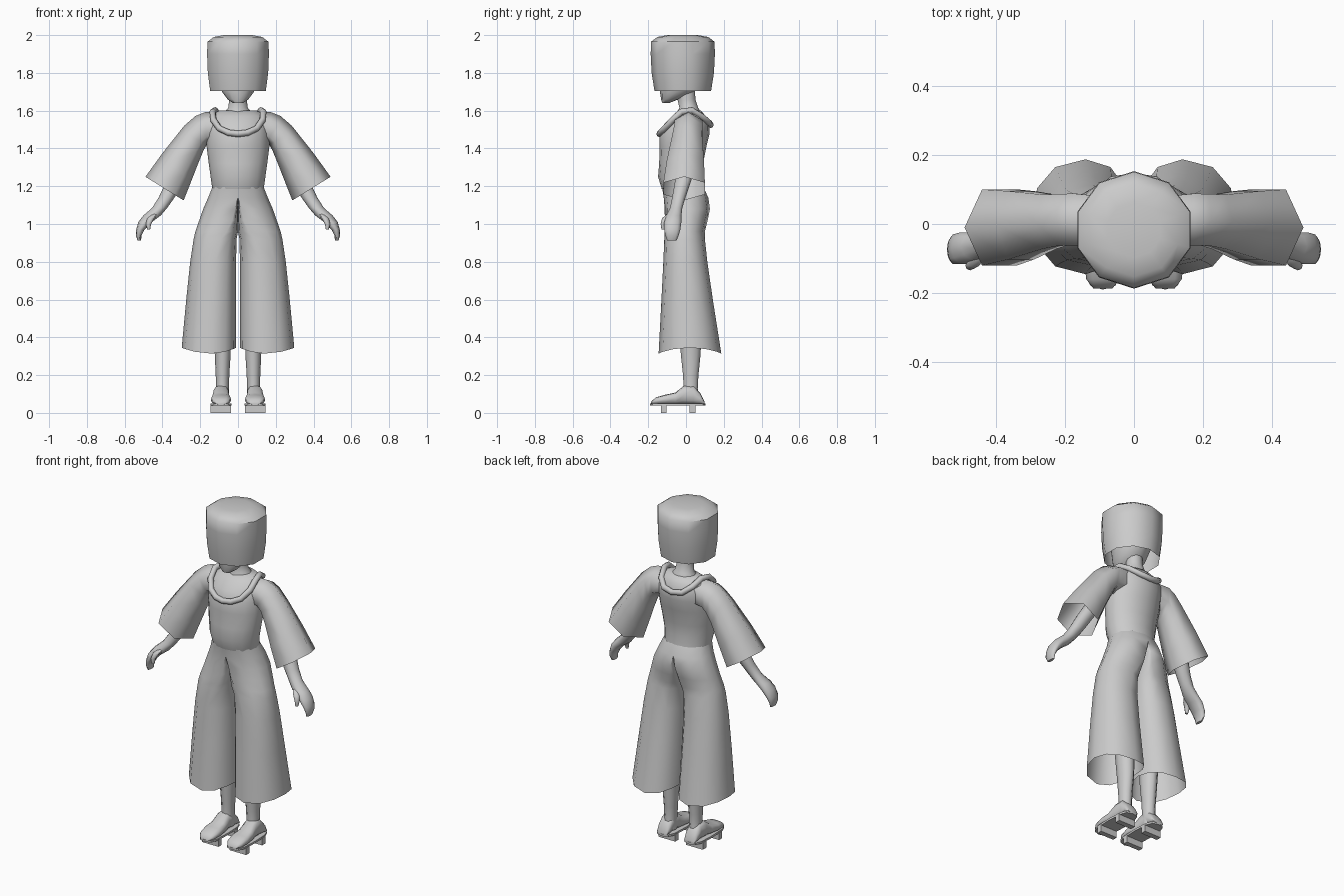
import bpy, bmesh, math
from mathutils import Vector

if "Cube" in bpy.data.objects:
    bpy.data.objects.remove(bpy.data.objects["Cube"])

grey = bpy.data.materials.new("plain_grey")
grey.diffuse_color = (0.6, 0.6, 0.6, 1)
grey.use_nodes = True
grey.node_tree.nodes["Principled BSDF"].inputs["Base Color"].default_value = grey.diffuse_color


def finish(name, bm, mirror=False, angle=40):
    bmesh.ops.recalc_face_normals(bm, faces=bm.faces)
    me = bpy.data.meshes.new(name)
    bm.to_mesh(me)
    bm.free()
    me.polygons.foreach_set("use_smooth", [True] * len(me.polygons))
    me.set_sharp_from_angle(angle=math.radians(angle))
    me.materials.append(grey)
    ob = bpy.data.objects.new(name, me)
    bpy.context.collection.objects.link(ob)
    if mirror:
        ob.modifiers.new("mirror", 'MIRROR')
    return ob


def loft(name, rings, cap=(True, True), mirror=False, angle=40, closed=False):
    """Skin a list of point rings; optionally close the ends or the loop."""
    bm = bmesh.new()
    loops = [[bm.verts.new(p) for p in r] for r in rings]
    n = len(loops[0])
    pairs = list(zip(loops, loops[1:]))
    if closed:
        pairs.append((loops[-1], loops[0]))
    for a, b in pairs:
        for i in range(n):
            j = (i + 1) % n
            bm.faces.new((a[i], a[j], b[j], b[i]))
    if cap[0]:
        bm.faces.new(loops[0])
    if cap[1]:
        bm.faces.new(loops[-1])
    # drop the seam faces that lie on the centre plane
    if mirror:
        seam = [f for f in bm.faces if all(abs(v.co.x) < 1e-4 for v in f.verts)]
        bmesh.ops.delete(bm, geom=seam, context='FACES')
    return finish(name, bm, mirror, angle)


def ring(c, u, v, n=10, p=1.0, turn=0.0):
    c, u, v = Vector(c), Vector(u), Vector(v)
    out = []
    for i in range(n):
        t = 2 * math.pi * i / n + turn
        a, b = math.cos(t), math.sin(t)
        a = math.copysign(abs(a) ** p, a)
        b = math.copysign(abs(b) ** p, b)
        out.append(c + u * a + v * b)
    return out


def flat(z, rx, yf, yb, cx=0, n=10, p=1.0, turn=0.0):
    """Horizontal ring from half width, front y and back y."""
    return ring((cx, (yf + yb) / 2, z), (rx, 0, 0), (0, (yb - yf) / 2, 0), n, p, turn)


def box(name, x, y, z, mirror):
    r = [[(x[0], y[0], h), (x[1], y[0], h), (x[1], y[1], h), (x[0], y[1], h)] for h in z]
    return loft(name, r, mirror=mirror)


# Head covering: ten-sided tapered bucket, open underneath
loft("head_cover", [flat(z, rx, -0.017 - ry, -0.017 + ry, n=10, turn=math.pi / 2)
                    for z, rx, ry in ((1.705, .155, .150), (1.80, .168, .165), (1.90, .172, .170),
                                      (1.965, .170, .168), (1.99, .135, .135), (2.0, .08, .08))],
     cap=(False, True), angle=50)

# Head and neck
loft("head", [flat(*s, n=12) for s in (
    (1.64, .025, -.125, -.09), (1.66, .055, -.132, -.04), (1.70, .085, -.138, .045),
    (1.80, .11, -.145, .10), (1.89, .105, -.13, .10), (1.95, .06, -.08, .05))], angle=60)
loft("neck", [flat(*s, n=12) for s in (
    (1.50, .12, -.08, .10), (1.58, .085, -.055, .085), (1.615, .052, -.035, .065),
    (1.66, .046, -.045, .05), (1.74, .046, -.045, .045))], angle=60)

# Blouse body
loft("blouse", [flat(*s, n=16) for s in (
    (1.185, .136, -.128, .092), (1.25, .145, -.148, .085), (1.32, .155, -.142, .09),
    (1.41, .166, -.140, .108), (1.48, .165, -.140, .125), (1.53, .160, -.115, .125),
    (1.57, .145, -.075, .105), (1.60, .10, -.04, .08))], cap=(False, True), angle=60)

# Rolled collar: half of the path is given, the rest is mirrored
half = [(0, -.140, 1.477), (.05, -.134, 1.483), (.098, -.112, 1.505), (.130, -.072, 1.55),
        (.134, -.025, 1.594), (.122, .030, 1.602), (.102, .085, 1.568), (.06, .122, 1.535),
        (0, .130, 1.525)]
path = [Vector(p) for p in half] + [Vector((-x, y, z)) for x, y, z in half[-2:0:-1]]
rings = []
for i, p in enumerate(path):
    d = (path[(i + 1) % len(path)] - path[i - 1]).normalized()
    side = d.cross(Vector((0, 0, 1))).normalized()
    rings.append(ring(p, side * .017, side.cross(d) * .017, 8))
loft("collar", rings, cap=(False, False), closed=True, angle=60)

# Flared sleeves: top edge, bottom edge, front and back of each section
rings = []
for (tx, tz), (bx, bz), yf, yb in (
        ((.09, 1.595), (.10, 1.43), -.06, .08), ((.175, 1.592), (.165, 1.42), -.062, .088),
        ((.225, 1.572), (.182, 1.39), -.062, .087), ((.285, 1.52), (.205, 1.335), -.072, .085),
        ((.40, 1.375), (.25, 1.22), -.102, .095), ((.49, 1.25), (.288, 1.125), -.12, .10)):
    rings.append(ring(((tx + bx) / 2, (yf + yb) / 2, (tz + bz) / 2),
                      ((tx - bx) / 2, 0, (tz - bz) / 2), (0, (yb - yf) / 1.732, 0), 6))
loft("sleeve", rings, cap=(True, False), mirror=True, angle=70)

# Wide trousers: one leg, mirrored; inner edge, middle, outer edge, front, back
rings = []
for z, xi, xm, xo, yf, yb, dz in (
        (1.195, 0, 0, .136, -.127, .092, 0), (1.14, 0, 0, .158, -.118, .118, 0),
        (1.08, 0, .015, .184, -.113, .127, 0), (1.02, 0, .03, .205, -.112, .115, 0),
        (.96, 0, .06, .226, -.113, .10, 0), (.92, .008, .09, .235, -.115, .10, 0),
        (.80, .010, .12, .253, -.120, .113, 0), (.60, .010, .13, .274, -.130, .142, 0),
        (.314, .010, .14, .298, -.145, .187, .031)):
    pts = []
    for i in range(12):
        t = math.radians(30 * i - 90)
        a, b = math.cos(t), math.sin(t)
        w = (xo - xm) if a > 0 else (xm - xi)
        a = math.copysign(abs(a) ** .85, a)
        pts.append((xm + w * a, (yf + yb) / 2 + (yb - yf) / 2 * b, z + dz * a * a))
    rings.append(pts)
loft("trouser_leg", rings, cap=(False, False), mirror=True, angle=70)

# Lower legs
loft("lower_leg", [flat(*s) for s in (
    (.06, .036, -.02, .075, .085), (.13, .034, -.014, .064, .082), (.20, .036, -.018, .068, .082),
    (.31, .042, -.03, .08, .081), (.45, .048, -.04, .085, .085), (.70, .055, -.05, .07, .11))],
     mirror=True, angle=60)

# Feet, running from toe to heel
loft("foot", [ring((.09, y, (.045 + top) / 2), (w, 0, 0), (0, 0, (top - .045) / 2), 12, .75)
              for y, w, top in ((-.186, .028, .058), (-.16, .048, .082), (-.11, .054, .096),
                                (-.055, .048, .108), (-.01, .042, .145), (.04, .04, .145),
                                (.075, .040, .105), (.098, .034, .06))], mirror=True, angle=60)

# Sandal board and its two cross bars
loft("sandal_board", [flat(z, .056, -.19, .102, .09, 12, .6) for z in (.038, .05)], mirror=True)
for label, y in (("front_bar", (-.132, -.102)), ("rear_bar", (.018, .050))):
    box(label, (.036, .146), y, (0, .042), True)

# Forearm with palm and fingers
loft("arm_and_hand", [ring((x, y, z), (rx, 0, 0), (0, ry, 0), 10) for x, y, z, rx, ry in (
    (.27, 0, 1.34, .045, .045), (.33, -.015, 1.23, .048, .045), (.378, -.038, 1.14, .042, .037),
    (.415, -.052, 1.085, .040, .034), (.455, -.064, 1.045, .046, .042),
    (.492, -.070, 1.01, .036, .048), (.517, -.073, .97, .022, .045),
    (.526, -.074, .94, .015, .037), (.522, -.075, .912, .009, .026))], mirror=True, angle=60)
loft("thumb", [ring(c, (r, 0, 0), (0, r, 0), 8) for c, r in (
    ((.435, -.075, 1.06), .018), ((.462, -.108, 1.03), .019), ((.474, -.120, 1.0), .014),
    ((.473, -.122, .97), .008))], mirror=True, angle=60)
